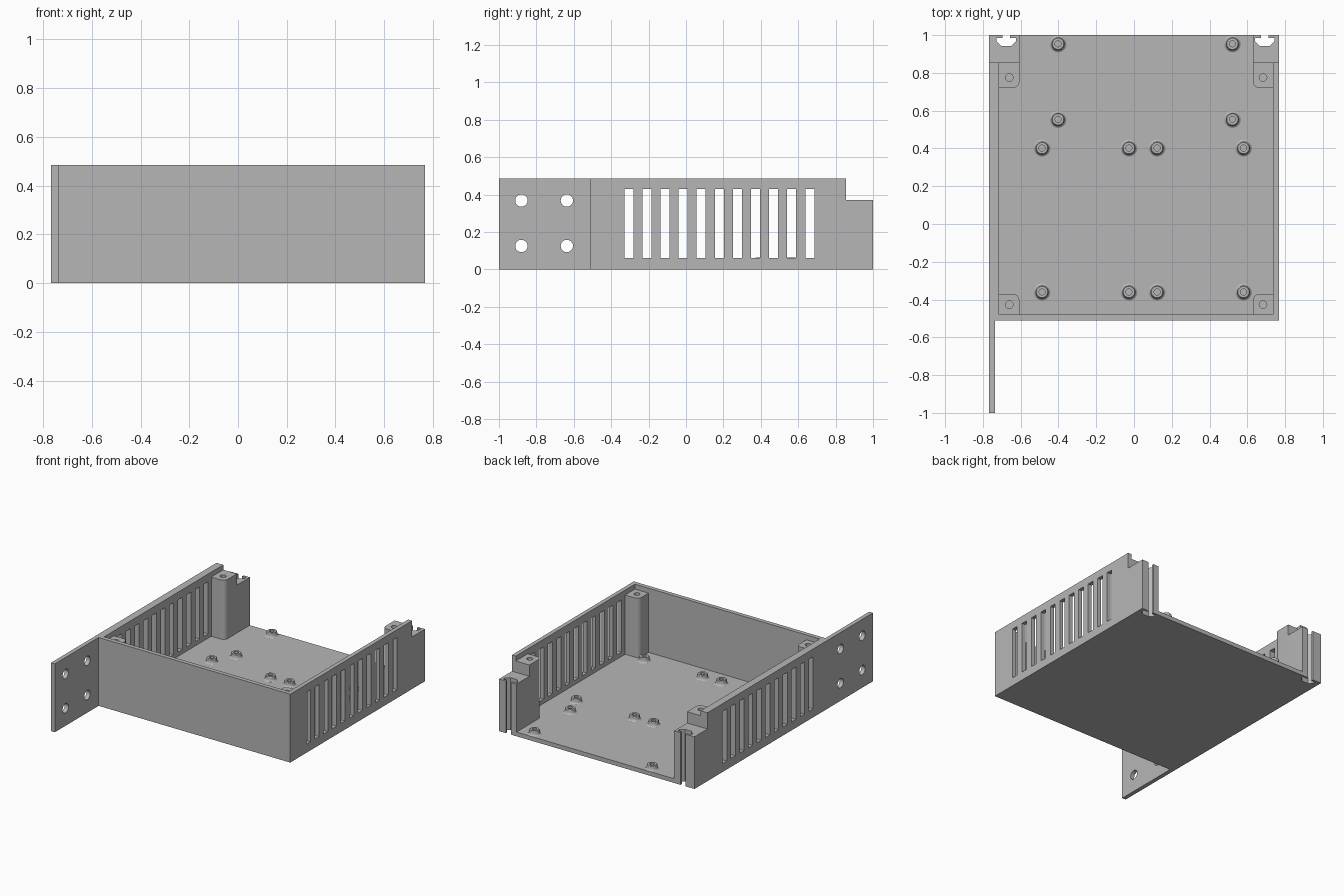
import bpy, bmesh, math
from mathutils import Matrix

cube = bpy.data.objects.get("Cube")
if cube:
    bpy.data.objects.remove(cube, do_unlink=True)

grey = bpy.data.materials.new("plain grey")
grey.use_nodes = True
colour = (0.47, 0.47, 0.47, 1)
grey.diffuse_color = colour
grey.node_tree.nodes["Principled BSDF"].inputs["Base Color"].default_value = colour

W, BACK, FRONT, H = 0.767, 1.0, -0.51, 0.485   # case half width, ends, height
T = 0.03                                       # plate thickness
LEFT_IN, RIGHT_IN = 0.737, -0.714              # inner faces of the side walls
POST, POST_Z = 0.107, 0.45                     # corner post width and top
STEP_Y, STEP_Z = 0.855, 0.37                   # lowered rear corners


def finish(name, bm):
    bmesh.ops.recalc_face_normals(bm, faces=bm.faces)
    mesh = bpy.data.meshes.new(name)
    bm.to_mesh(mesh)
    bm.free()
    mesh.materials.append(grey)
    obj = bpy.data.objects.new(name, mesh)
    bpy.context.collection.objects.link(obj)
    return obj


def extrude(bm, outline, z0, z1):
    """Add a prism with the given plan outline."""
    face = bm.faces.new([bm.verts.new((x, y, z0)) for x, y in outline])
    top = bmesh.ops.extrude_face_region(bm, geom=[face])["geom"]
    verts = [v for v in top if isinstance(v, bmesh.types.BMVert)]
    bmesh.ops.translate(bm, verts=verts, vec=(0, 0, z1 - z0))


def box(bm, x0, x1, y0, y1, z0, z1):
    extrude(bm, [(x0, y0), (x1, y0), (x1, y1), (x0, y1)], z0, z1)


def cylinder(bm, r, depth, matrix):
    bmesh.ops.create_cone(bm, cap_ends=True, segments=32, radius1=r, radius2=r,
                          depth=depth, matrix=matrix)


def boolean(target, bm, operation):
    tool = finish("cutter", bm)
    tool.hide_render = True
    mod = target.modifiers.new("cut", 'BOOLEAN')
    mod.operation, mod.solver, mod.object = operation, 'EXACT', tool
    bpy.context.view_layer.objects.active = target
    bpy.ops.object.modifier_apply(modifier=mod.name)
    bpy.data.objects.remove(tool, do_unlink=True)


def smooth(obj):
    bpy.ops.object.select_all(action='DESELECT')
    obj.select_set(True)
    bpy.context.view_layer.objects.active = obj
    bpy.ops.object.shade_smooth_by_angle(angle=math.radians(35))


# Walls and mounting ear share one plan outline
bm = bmesh.new()
extrude(bm, [(-W, -1), (-W + T, -1), (-W + T, FRONT), (W, FRONT), (W, BACK),
             (LEFT_IN, BACK), (LEFT_IN, FRONT + T), (RIGHT_IN, FRONT + T),
             (RIGHT_IN, BACK), (-W, BACK)], 0, H)
case = finish("case", bm)

# Floor
bm = bmesh.new()
box(bm, -W, W, FRONT, BACK, 0, T)
boolean(case, bm, 'UNION')


def post_outline(wall, side, y_wall, y_in, r=0.035):
    """Post against a wall, with its inner corner rounded."""
    x_in = wall - side * POST
    dy = 1 if y_in > y_wall else -1
    buried = wall + side * T / 2
    pts = [(buried, y_wall), (buried, y_in)]
    for i in range(9):
        a = math.pi / 2 * i / 8
        pts.append((x_in + side * r * (1 - math.sin(a)),
                    y_in - dy * r * (1 - math.cos(a))))
    return pts + [(x_in, y_wall)]


# Corner posts and lower rear blocks
sides = ((LEFT_IN, 1), (RIGHT_IN, -1))
for wall, side in sides:
    bm = bmesh.new()
    extrude(bm, post_outline(wall, side, FRONT + T / 2, -0.37), T / 2, POST_Z)
    boolean(case, bm, 'UNION')
    bm = bmesh.new()
    extrude(bm, post_outline(wall, side, BACK, 0.72), T / 2, POST_Z)
    boolean(case, bm, 'UNION')

# Step at the rear corners
bm = bmesh.new()
box(bm, -1, 1, STEP_Y, 1.2, STEP_Z, 1)
boolean(case, bm, 'DIFFERENCE')

# Screw holes in the posts
bm = bmesh.new()
for wall, side in sides:
    for y in (-0.427, 0.775):
        cylinder(bm, 0.02, 0.4, Matrix.Translation((wall - side * 0.054, y, POST_Z)))
boolean(case, bm, 'DIFFERENCE')

# Nut channels at the back, open to the rear
bm = bmesh.new()
half = [(0.02, 1.1), (0.02, 0.985), (0.052, 0.985), (0.052, 0.968), (0.026, 0.942)]
for cx in (-0.677, 0.693):
    outline = [(cx + x, y) for x, y in half] + [(cx - x, y) for x, y in reversed(half)]
    extrude(bm, outline, -0.1, 0.6)
boolean(case, bm, 'DIFFERENCE')

# Vent slots through both side walls
bm = bmesh.new()
for i in range(11):
    y = -0.33 + i * 0.0968
    box(bm, -1, RIGHT_IN + 0.02, y, y + 0.048, 0.06, 0.43)
    box(bm, LEFT_IN - 0.02, 1, y, y + 0.048, 0.06, 0.43)
boolean(case, bm, 'DIFFERENCE')

# Bolt holes in the ear
bm = bmesh.new()
for y in (-0.88, -0.637):
    for z in (0.125, 0.368):
        cylinder(bm, 0.033, 0.2, Matrix.Translation((-W, y, z))
                 @ Matrix.Rotation(math.pi / 2, 4, 'Y'))
boolean(case, bm, 'DIFFERENCE')
smooth(case)

# Board standoffs: flared rings turned from a profile
profile = [(0.045, T), (0.039, 0.033), (0.035, 0.04), (0.034, 0.058),
           (0.03, 0.063), (0.016, 0.063), (0.016, T + 0.001), (0, T + 0.001)]
spots = [(x, y) for x in (-0.402, 0.521) for y in (0.954, 0.554)]
spots += [(x, y) for x in (-0.487, -0.027, 0.122, 0.58) for y in (0.402, -0.36)]
bm = bmesh.new()
verts = [bm.verts.new((r, 0, z)) for r, z in profile]
edges = [bm.edges.new(pair) for pair in zip(verts, verts[1:])]
bmesh.ops.spin(bm, geom=verts + edges, cent=(0, 0, 0), axis=(0, 0, 1),
               angle=2 * math.pi, steps=32)
bmesh.ops.remove_doubles(bm, verts=bm.verts, dist=0.0001)
standoff = finish("standoff", bm)
smooth(standoff)
for i, (x, y) in enumerate(spots):
    obj = standoff
    if i:
        obj = standoff.copy()
        bpy.context.collection.objects.link(obj)
    obj.location = (x, y, 0)
